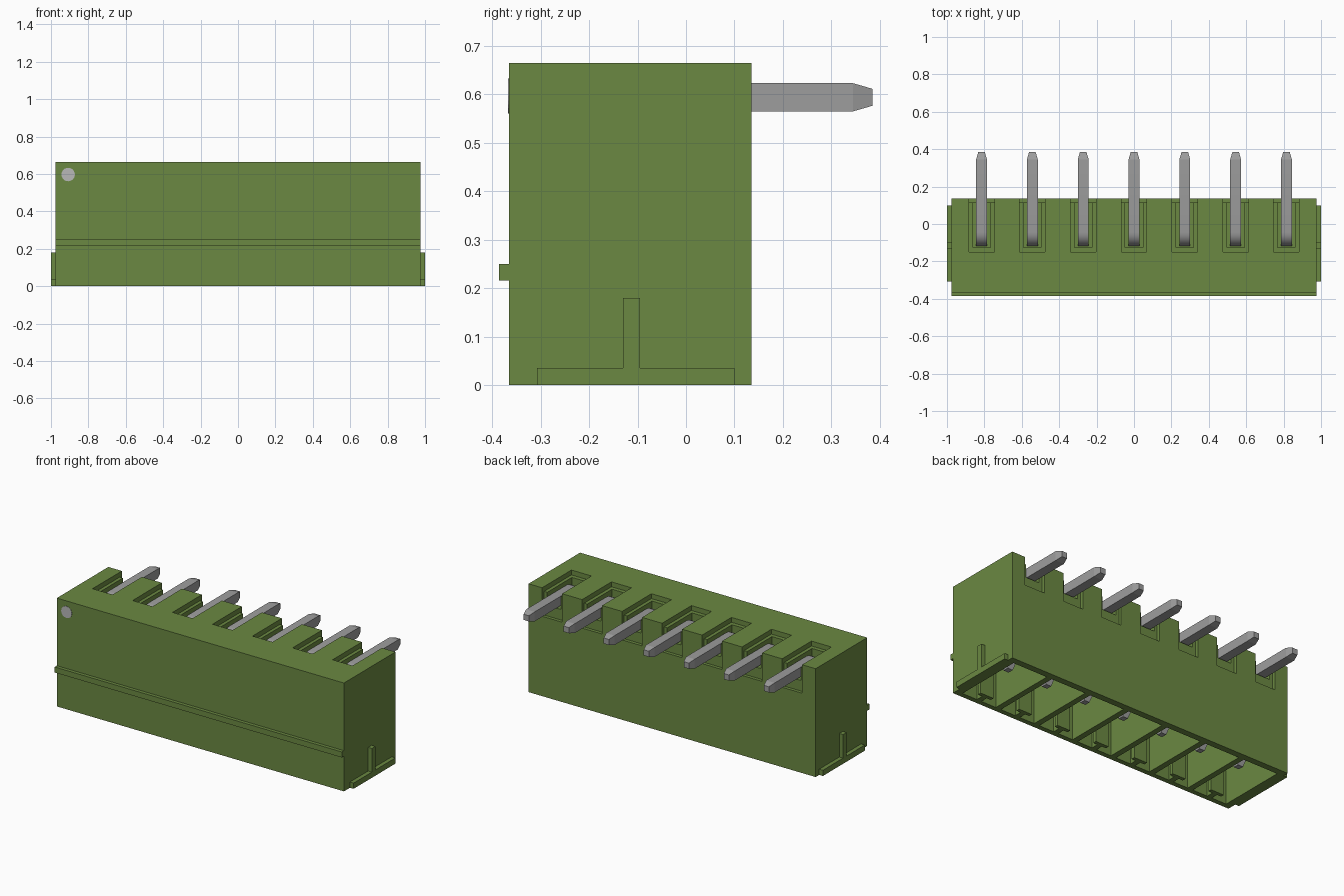
import bpy, bmesh, math
from mathutils import Matrix, Vector

if "Cube" in bpy.data.objects:
    bpy.data.objects.remove(bpy.data.objects["Cube"], do_unlink=True)

PITCH = 0.2717
CENTRES = [(i - 3) * PITCH for i in range(7)]


def material(name, rgb):
    m = bpy.data.materials.new(name)
    m.use_nodes = True
    m.diffuse_color = (*rgb, 1)
    m.node_tree.nodes["Principled BSDF"].inputs["Base Color"].default_value = (*rgb, 1)
    return m


GREEN = material("green_plastic", (0.147, 0.250, 0.054))
METAL = material("grey_metal", (0.34, 0.34, 0.34))
MARK = material("light_grey_mark", (0.48, 0.48, 0.48))


def add_object(name, bm, mat):
    bmesh.ops.recalc_face_normals(bm, faces=bm.faces)
    mesh = bpy.data.meshes.new(name)
    bm.to_mesh(mesh)
    bm.free()
    mesh.materials.append(mat)
    obj = bpy.data.objects.new(name, mesh)
    bpy.context.collection.objects.link(obj)
    return obj


def boxes(name, spans, mat=GREEN):
    """One object made of boxes given as (x0, x1, y0, y1, z0, z1)."""
    bm = bmesh.new()
    for x0, x1, y0, y1, z0, z1 in spans:
        place = Matrix.Translation(((x0 + x1) / 2, (y0 + y1) / 2, (z0 + z1) / 2))
        size = Matrix.Diagonal((x1 - x0, y1 - y0, z1 - z0, 1))
        bmesh.ops.create_cube(bm, size=1, matrix=place @ size)
    return add_object(name, bm, mat)


def row(half, y0, y1, z0, z1):
    return [(x - half, x + half, y0, y1, z0, z1) for x in CENTRES]


# Housing block, cut by rows of identical pockets
body = boxes("housing", [(-0.975, 0.975, -0.365, 0.135, 0, 0.665)])
cuts = {
    "top_ledge_cutter": row(0.068, -0.15, 0.125, 0.635, 0.75),
    "rear_recess_cutter": row(0.068, 0.115, 0.20, 0.49, 0.76),
    "pin_slot_cutter": row(0.047, -0.125, 0.19, 0.555, 0.77),
    "socket_cutter": row(0.118, -0.335, 0.095, -0.1, 0.45),
}
cutters = []
for name, spans in cuts.items():
    cutter = boxes(name, spans)
    cutter.hide_render = True
    mod = body.modifiers.new(name, "BOOLEAN")
    mod.operation = "DIFFERENCE"
    mod.solver = "EXACT"
    mod.object = cutter
    cutters.append(cutter)
graph = bpy.context.evaluated_depsgraph_get()
cut_mesh = bpy.data.meshes.new_from_object(body.evaluated_get(graph))
body.modifiers.clear()
body.data = cut_mesh
for cutter in cutters:
    bpy.data.objects.remove(cutter, do_unlink=True)

# Ridge along the front
boxes("front_ridge", [(-0.975, 0.975, -0.386, -0.365, 0.216, 0.25)])

# Foot rail and upright rib on each end
for side, label in ((1, "left"), (-1, "right")):
    a, b = sorted((side * 0.975, side * 1.0))
    boxes(label + "_foot_rail", [(a, b, -0.307, 0.1, 0, 0.035)])
    boxes(label + "_end_rib", [(a, b, -0.13, -0.095, 0.035, 0.18)])

# T-shaped key ribs on the inner front wall of each socket
boxes("socket_key_webs", row(0.016, -0.335, -0.29, 0.0, 0.45))
boxes("socket_key_heads", row(0.045, -0.29, -0.268, 0.0, 0.45))

# Bent square pins: (y, z, bend angle, width scale) stations along the path
HALF, BEND, AXIS_Y, AXIS_Z = 0.029, 0.045, -0.09, 0.594
path = [(0.385, AXIS_Z, 0, 0.6), (0.345, AXIS_Z, 0, 1)]
for k in range(7):
    t = math.radians(15 * k)
    path.append((AXIS_Y + BEND - BEND * math.sin(t),
                 AXIS_Z - BEND + BEND * math.cos(t), t, 1))
path += [(AXIS_Y, 0.12, math.pi / 2, 1), (AXIS_Y, 0.08, math.pi / 2, 0.6)]


def pin(name, x):
    bm = bmesh.new()
    rings = []
    for y, z, t, s in path:
        out = Vector((0, -math.sin(t), math.cos(t))) * HALF * s
        wide = Vector((HALF * s, 0, 0))
        c = Vector((x, y, z))
        rings.append([bm.verts.new(c + a * wide + b * out)
                      for a, b in ((-1, -1), (1, -1), (1, 1), (-1, 1))])
    for r0, r1 in zip(rings, rings[1:]):
        for i in range(4):
            j = (i + 1) % 4
            bm.faces.new((r0[i], r0[j], r1[j], r1[i]))
    bm.faces.new(rings[0])
    bm.faces.new(rings[-1])
    obj = add_object(name, bm, METAL)
    bpy.ops.object.select_all(action="DESELECT")
    obj.select_set(True)
    bpy.context.view_layer.objects.active = obj
    bpy.ops.object.shade_smooth_by_angle(angle=math.radians(16))


for n, x in enumerate(CENTRES, 1):
    pin(f"pin_{n}", x)

# Round mark for the first position
bm = bmesh.new()
bmesh.ops.create_cone(bm, cap_ends=True, segments=24, radius1=0.036, radius2=0.036, depth=0.004,
                      matrix=Matrix.Translation((-0.908, -0.365, 0.597)) @ Matrix.Rotation(math.pi / 2, 4, "X"))
add_object("first_position_mark", bm, MARK)
